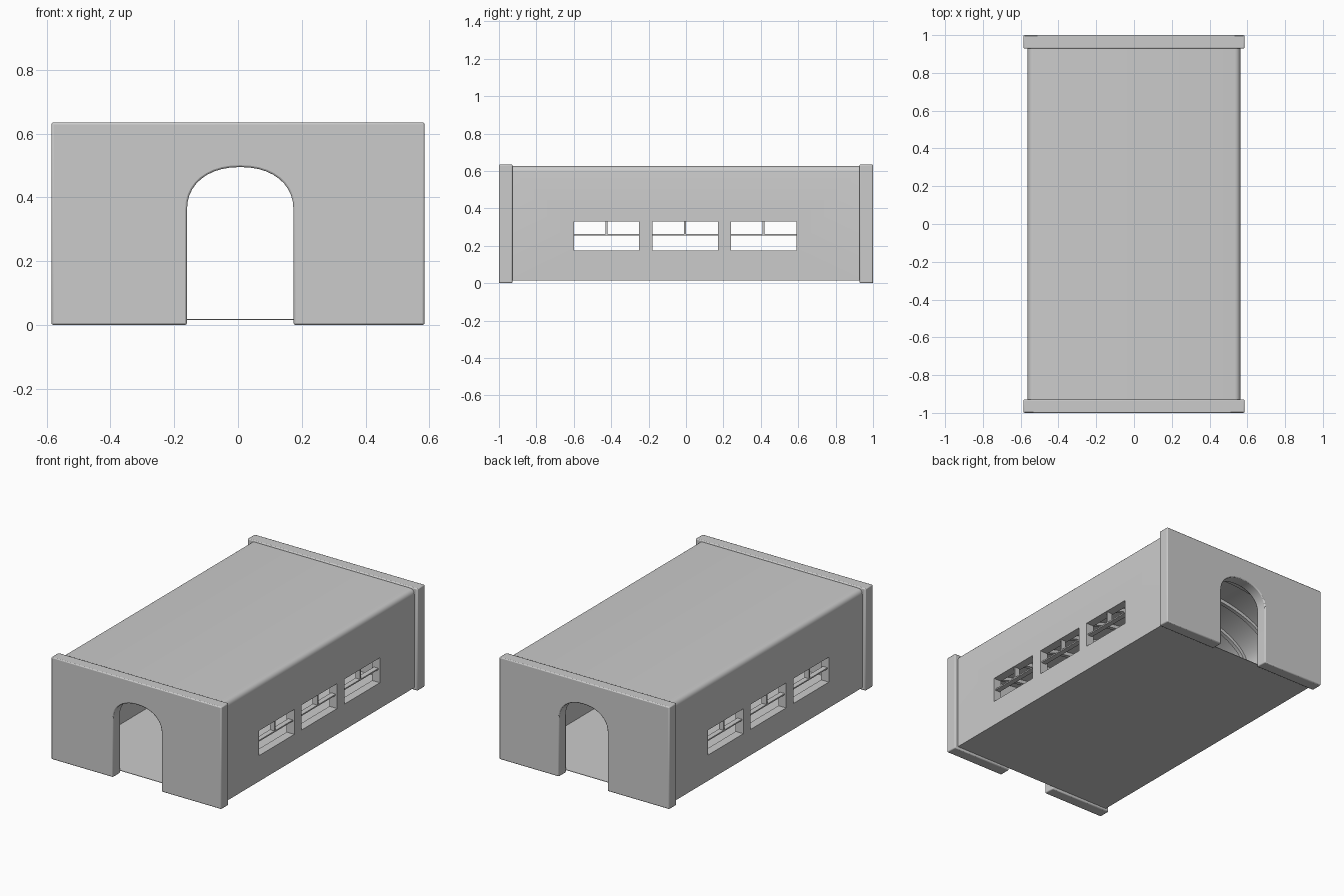
import bpy, bmesh, math

if "Cube" in bpy.data.objects:
    bpy.data.objects.remove(bpy.data.objects["Cube"])

WINDOWS = [-0.425, -0.005, 0.415]      # window centres along y
SPRING, APEX = 0.35, 0.585             # inside vault heights


def finish(name, bm):
    bmesh.ops.recalc_face_normals(bm, faces=bm.faces)
    me = bpy.data.meshes.new(name)
    bm.to_mesh(me)
    bm.free()
    ob = bpy.data.objects.new(name, me)
    bpy.context.collection.objects.link(ob)
    return ob


def select(ob):
    bpy.ops.object.select_all(action='DESELECT')
    ob.select_set(True)
    bpy.context.view_layer.objects.active = ob


def smooth(ob):
    select(ob)
    bpy.ops.object.shade_smooth_by_angle(angle=math.radians(35))


def prism(name, profile, y0, y1):
    """Extrude an xz outline along y."""
    bm = bmesh.new()
    face = bm.faces.new([bm.verts.new((x, y0, z)) for x, z in profile])
    ext = bmesh.ops.extrude_face_region(bm, geom=[face])
    verts = [v for v in ext['geom'] if isinstance(v, bmesh.types.BMVert)]
    bmesh.ops.translate(bm, vec=(0, y1 - y0, 0), verts=verts)
    return finish(name, bm)


def boxes(name, ranges):
    """One mesh of boxes given as (x0, x1, y0, y1, z0, z1)."""
    bm = bmesh.new()
    for x0, x1, y0, y1, z0, z1 in ranges:
        for v in bmesh.ops.create_cube(bm, size=1)['verts']:
            v.co = ((x0 + x1) / 2 + v.co.x * (x1 - x0),
                    (y0 + y1) / 2 + v.co.y * (y1 - y0),
                    (z0 + z1) / 2 + v.co.z * (z1 - z0))
    return finish(name, bm)


def arch(cx, half, spring, top, n, power=2.0):
    """Points of a rounded arch, from left to right."""
    pts = []
    for i in range(n + 1):
        a = math.pi * (1 - i / n)
        c, s = math.cos(a), max(math.sin(a), 0)
        pts.append((cx + half * math.copysign(abs(c) ** (2 / power), c),
                    spring + (top - spring) * s ** (2 / power)))
    return pts


def corner(cx, cz, r, a0):
    """Quarter round, turning clockwise from angle a0."""
    return [(cx + r * math.cos(math.radians(a0 - 18 * i)),
             cz + r * math.sin(math.radians(a0 - 18 * i))) for i in range(6)]


# End walls with arched doorways
door = arch(0.007, 0.167, 0.36, 0.495, 20, 2.2)
wall = ([(-0.16, 0)] + door + [(0.174, 0), (0.585, 0), (0.585, 0.635),
        (-0.585, 0.635), (-0.585, 0)])
for name, y0 in (("front_wall", -1.0), ("back_wall", 0.928)):
    ob = prism(name, wall, y0, y0 + 0.072)
    bev = ob.modifiers.new("soft_edges", 'BEVEL')
    bev.width, bev.segments = 0.006, 2
    bev.limit_method, bev.angle_limit = 'ANGLE', math.radians(50)
    smooth(ob)

# Hall shell: rounded outer corners, vaulted inside
vault = arch(0, 0.51, SPRING, APEX, 32)
shell = ([(-0.563, 0.015)] + corner(-0.533, 0.597, 0.03, 180)
         + corner(0.533, 0.597, 0.03, 90) + [(0.563, 0.015), (0.51, 0.015)]
         + vault[::-1] + [(-0.51, 0.015)])
hall = prism("hall_shell", shell, -0.93, 0.93)

# Window openings through both side walls
cutter = boxes("window_cutter", [(-0.7, 0.7, y - 0.175, y + 0.175, 0.175, 0.33)
                                 for y in WINDOWS])
cutter.hide_render = True
cut = hall.modifiers.new("windows", 'BOOLEAN')
cut.operation, cut.solver, cut.object = 'DIFFERENCE', 'EXACT', cutter
select(hall)
bpy.ops.object.modifier_apply(modifier=cut.name)
bpy.data.objects.remove(cutter)
smooth(hall)

# Window bars: one rail and one upper post per window
for side, x in (("left", -0.537), ("right", 0.537)):
    bars = []
    for y in WINDOWS:
        bars.append((x - 0.016, x + 0.016, y - 0.178, y + 0.178, 0.254, 0.262))
        bars.append((x - 0.016, x + 0.016, y - 0.005, y + 0.005, 0.26, 0.333))
    boxes(side + "_window_bars", bars)

# Thin floor
boxes("floor", [(-0.54, 0.54, -0.93, 0.93, 0.015, 0.018)])

# Curved ribs under the vault
rib = vault + arch(0, 0.488, SPRING, APEX - 0.022, 32)[::-1]
for i in range(9):
    y = -0.845 + 0.21 * i
    smooth(prism(f"vault_rib_{i + 1}", rib, y - 0.012, y + 0.012))
